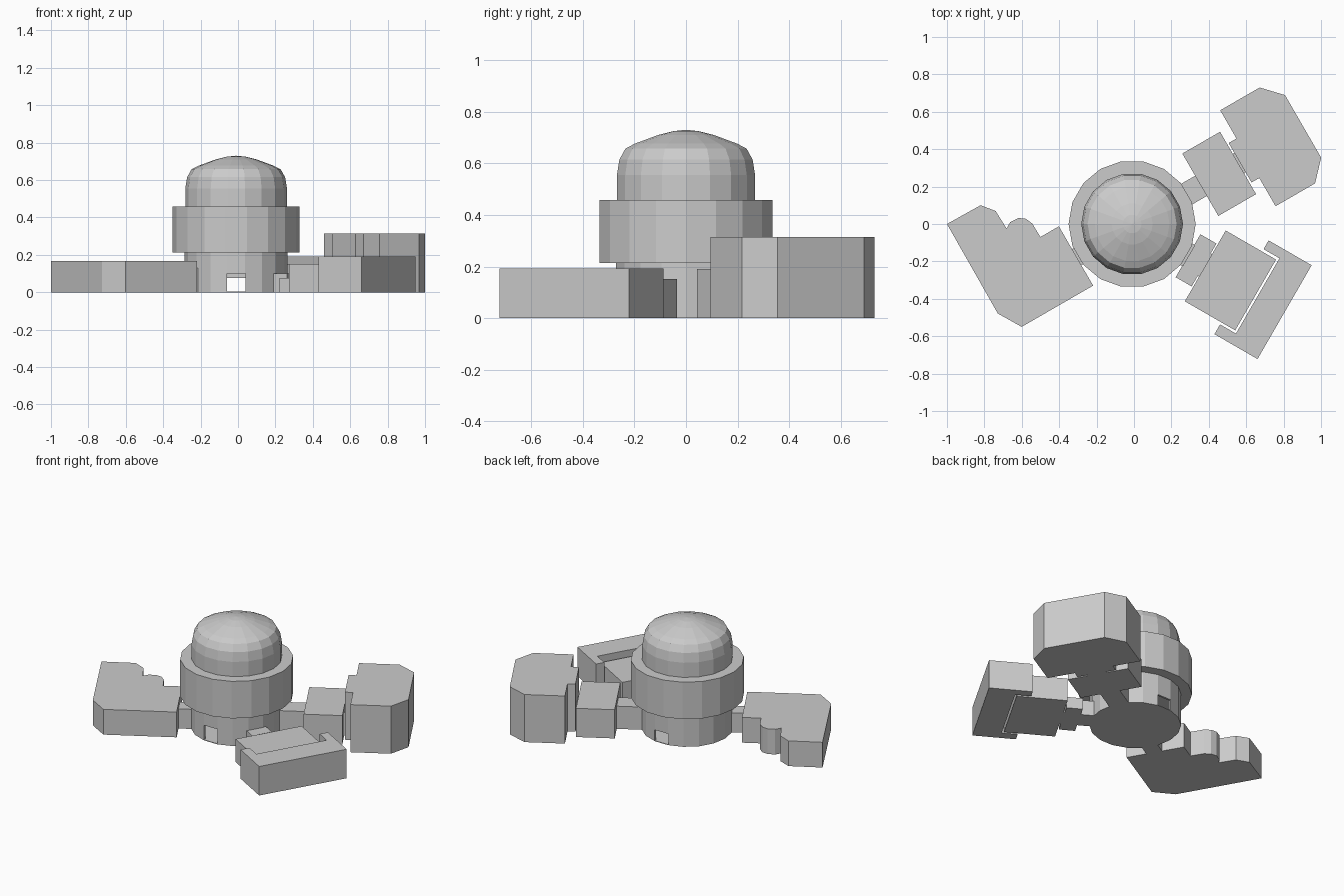
import bpy, bmesh
from math import radians, cos, sin, pi
from mathutils import Matrix

if "Cube" in bpy.data.objects:
    bpy.data.objects.remove(bpy.data.objects["Cube"])

grey = bpy.data.materials.new("plain_grey")
grey.use_nodes = True
grey.diffuse_color = (0.6, 0.6, 0.6, 1)
grey.node_tree.nodes["Principled BSDF"].inputs["Base Color"].default_value = (0.6, 0.6, 0.6, 1)

TOWER_X = -0.01
SIDES = 18


def finish(name, bm):
    bmesh.ops.recalc_face_normals(bm, faces=bm.faces)
    mesh = bpy.data.meshes.new(name)
    bm.to_mesh(mesh)
    bm.free()
    mesh.materials.append(grey)
    obj = bpy.data.objects.new(name, mesh)
    bpy.context.collection.objects.link(obj)
    return obj


def prism(name, outline, top, angle=0, bottom=0.0):
    """Extrude an outline (along, across) in a frame turned by angle degrees."""
    bm = bmesh.new()
    face = bm.faces.new([bm.verts.new((u, v, bottom)) for u, v in outline])
    up = bmesh.ops.extrude_face_region(bm, geom=[face])["geom"]
    bmesh.ops.translate(bm, vec=(0, 0, top - bottom),
                        verts=[e for e in up if isinstance(e, bmesh.types.BMVert)])
    bm.transform(Matrix.Rotation(radians(angle), 4, 'Z'))
    return finish(name, bm)


def block(name, u0, u1, v0, v1, top, angle, bottom=0.0):
    return prism(name, [(u0, v0), (u1, v0), (u1, v1), (u0, v1)], top, angle, bottom)


def lathe(name, profile):
    """Stack rings of (radius, height) and close both ends."""
    bm = bmesh.new()
    rings = []
    for r, z in profile:
        rings.append([bm.verts.new((TOWER_X + r * cos(2 * pi * i / SIDES),
                                    r * sin(2 * pi * i / SIDES), z))
                      for i in range(SIDES)])
    for low, high in zip(rings, rings[1:]):
        for i in range(SIDES):
            j = (i + 1) % SIDES
            bm.faces.new((low[i], low[j], high[j], high[i]))
    bm.faces.new(rings[0])
    bm.faces.new(rings[-1])
    return finish(name, bm)


def cut(target, cutter):
    mod = target.modifiers.new("cut", 'BOOLEAN')
    mod.operation = 'DIFFERENCE'
    mod.solver = 'EXACT'
    mod.object = cutter
    bpy.context.view_layer.objects.active = target
    bpy.ops.object.modifier_apply(modifier=mod.name)
    bpy.data.objects.remove(cutter)


# Central tower: hollow base with doorways, wide drum, dome
base = lathe("tower_base", [(0.275, 0), (0.275, 0.215)])
cut(base, lathe("hollow_cutter", [(0.262, 0.004), (0.262, 0.205)]))
for angle, height in ((270, 0.1), (90, 0.075), (150, 0.075)):
    door = block("door_cutter", 0.2, 0.35, -0.05, 0.05, height, angle, 0.004)
    door.data.transform(Matrix.Translation((TOWER_X, 0, 0)))
    cut(base, door)
lathe("tower_drum", [(0.34, 0.213), (0.34, 0.458)])
lathe("dome", [(0.272, 0.458), (0.272, 0.555), (0.262, 0.615), (0.238, 0.658),
               (0.2, 0.677), (0.11, 0.71), (0.05, 0.725), (0.002, 0.73)])

# Front left wing: stepped slabs held in a bracket
A = -30
block("front_wing_neck", 0.255, 0.34, -0.065, 0.065, 0.1, A)
block("front_wing_slab", 0.335, 0.434, -0.135, 0.13, 0.075, A)
block("front_wing_link", 0.43, 0.445, -0.07, 0.07, 0.075, A)
block("front_wing_hall", 0.442, 0.753, -0.222, 0.215, 0.152, A)
prism("front_wing_bracket",
      [(0.667, -0.295), (0.933, -0.295), (0.933, 0.284), (0.667, 0.284),
       (0.667, 0.23), (0.765, 0.23), (0.765, -0.235), (0.667, -0.235)], 0.192, A)

# Back left wing: corridor, hall and tall chamfered end block
B = 30
block("back_wing_corridor", 0.255, 0.415, -0.065, 0.06, 0.15, B)
block("back_wing_hall", 0.412, 0.645, -0.188, 0.197, 0.19, B)
block("back_wing_link", 0.64, 0.66, -0.06, 0.06, 0.15, B)
half = [(0.655, 0.122), (0.703, 0.122), (0.703, 0.296), (0.947, 0.296), (1.044, 0.193)]
prism("back_wing_end", half + [(u, -v) for u, v in reversed(half)], 0.315, B)

# Right wing: one flat body with a rounded bay and narrow joints
C = 210
block("right_wing_corridor", 0.24, 0.36, -0.05, 0.05, 0.13, C)
body = prism("right_wing_body",
             [(0.354, -0.19), (0.354, 0.176), (0.795, 0.176), (0.87, 0.05),
              (0.866, -0.5), (0.66, -0.497), (0.606, -0.43), (0.602, -0.32),
              (0.567, -0.34), (0.52, -0.337), (0.488, -0.315), (0.47, -0.275),
              (0.468, -0.19)], 0.167, C)
joints = [(0.85, 0.89, -0.232, -0.224), (0.75, 0.79, -0.232, -0.224),
          (0.64, 0.68, -0.232, -0.224), (0.526, 0.534, -0.1, -0.055),
          (0.526, 0.534, 0.045, 0.16)]
for u0, u1, v0, v1 in joints:
    cut(body, block("joint_cutter", u0, u1, v0, v1, 0.3, C, -0.1))
